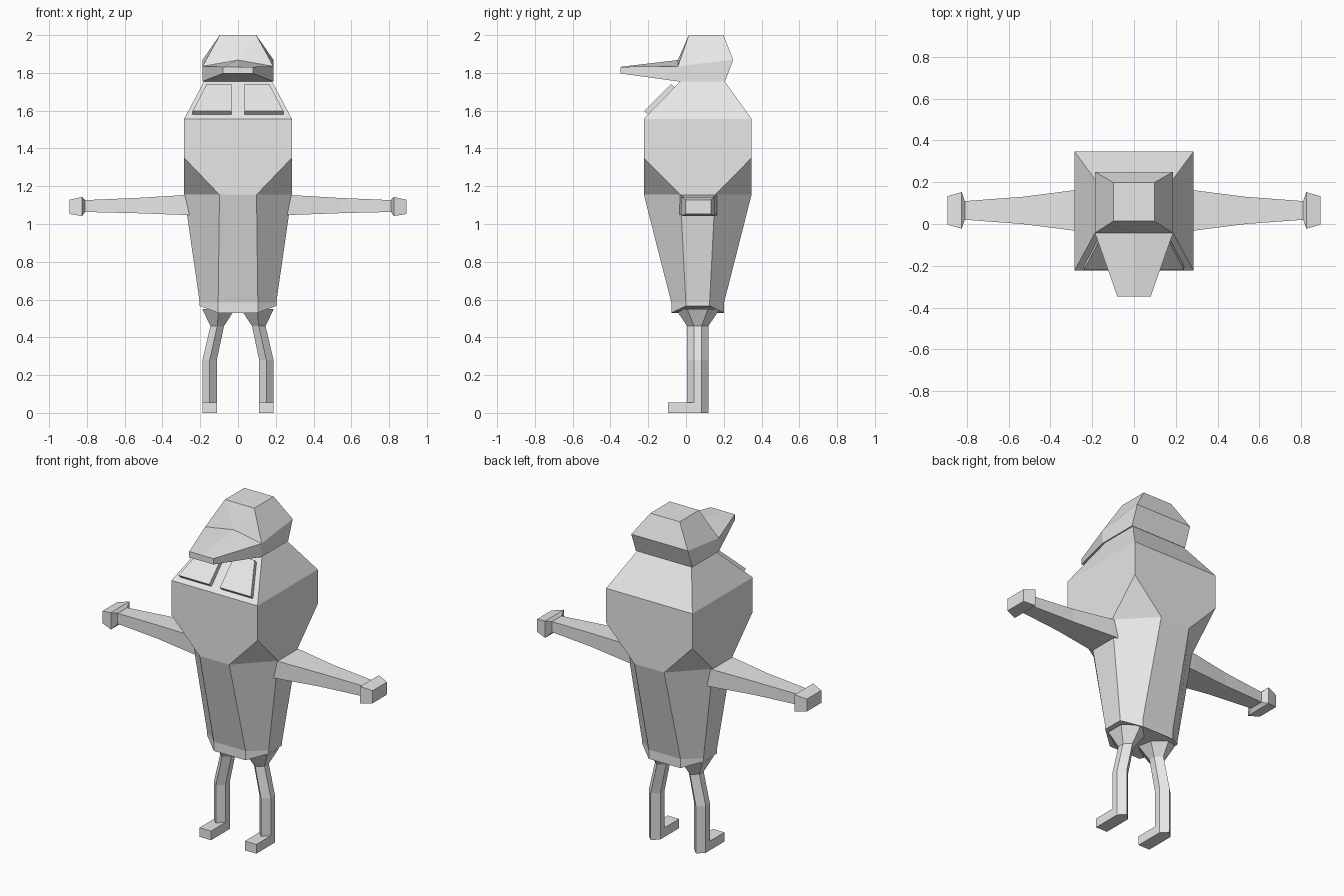
import bpy, bmesh

if "Cube" in bpy.data.objects:
    bpy.data.objects.remove(bpy.data.objects["Cube"])

grey = bpy.data.materials.new("plain_grey")
grey.diffuse_color = (0.8, 0.8, 0.8, 1)
grey.use_nodes = True
grey.node_tree.nodes["Principled BSDF"].inputs["Base Color"].default_value = grey.diffuse_color
CY = 0.062  # depth of the body axis


def make(name, verts, faces, mirror=False):
    bm = bmesh.new()
    vs = [bm.verts.new(v) for v in verts]
    for f in faces:
        bm.faces.new([vs[i] for i in f])
    bmesh.ops.recalc_face_normals(bm, faces=bm.faces)
    me = bpy.data.meshes.new(name)
    bm.to_mesh(me)
    bm.free()
    me.materials.append(grey)
    ob = bpy.data.objects.new(name, me)
    bpy.context.collection.objects.link(ob)
    if mirror:
        ob.modifiers.new("mirror", 'MIRROR').use_bisect_axis[0] = False
    return ob


def loft(name, rings, mirror=False):
    """Skin a list of equal-length rings and cap both ends."""
    n = len(rings[0])
    faces = [[r * n + i, r * n + (i + 1) % n, (r + 1) * n + (i + 1) % n, (r + 1) * n + i]
             for r in range(len(rings) - 1) for i in range(n)]
    last = (len(rings) - 1) * n
    faces += [list(range(n)), list(range(last, last + n))]
    return make(name, [v for r in rings for v in r], faces, mirror)


def square(x, y0, y1, z):
    return [(-x, y0, z), (x, y0, z), (x, y1, z), (-x, y1, z)]


def octagon(A, a, B, b, z_side, z_front):
    pts = [(-a, -B), (a, -B), (A, -b), (A, b), (a, B), (-a, B), (-A, b), (-A, -b)]
    return [(x, y + CY, z_front if abs(y) == B else z_side) for x, y in pts]


# body: square shoulders, clipped corners at the waist, tapered eight-sided skirt
verts = (square(0.18, -0.03, 0.205, 1.755) + square(0.285, -0.223, 0.347, 1.557)
         + square(0.285, -0.223, 0.347, 1.35)
         + octagon(0.285, 0.098, 0.285, 0.092, 1.155, 1.155)
         + octagon(0.203, 0.105, 0.14, 0.063, 0.585, 0.585)
         + octagon(0.203, 0.105, 0.14, 0.063, 0.566, 0.53))
faces = [[0, 1, 2, 3], list(range(28, 36))]
for k in range(4):
    j = (k + 1) % 4
    o, p, q = 12 + 2 * k, 13 + 2 * k, 12 + (2 * k + 2) % 8
    faces += [[k, j, 4 + j, 4 + k], [4 + k, 8 + k, o, p, 8 + j, 4 + j], [8 + j, p, q]]
for r in (12, 20):
    faces += [[r + i, r + (i + 1) % 8, r + 8 + (i + 1) % 8, r + 8 + i] for i in range(8)]
make("body", verts, faces)

# head with a cap-like crown; the front rim rises to a peak in the middle
verts = (square(0.187, -0.043, 0.207, 1.755)
         + [(-0.187, -0.043, 1.835), (0.187, -0.043, 1.835), (0.187, 0.25, 1.87), (-0.187, 0.25, 1.87)]
         + square(0.097, 0.015, 0.198, 2.0) + [(0, -0.043, 1.868)])
make("head", verts, [[0, 1, 2, 3], [8, 9, 10, 11], [0, 1, 5, 12, 4], [1, 2, 6, 5], [2, 3, 7, 6],
                     [3, 0, 4, 7], [5, 6, 10, 9], [6, 7, 11, 10], [7, 4, 8, 11],
                     [4, 12, 8], [12, 9, 8], [12, 5, 9]])

# brim
loft("brim", [
    [(-0.187, -0.043, 1.755), (0.187, -0.043, 1.755), (0.187, -0.043, 1.835),
     (0, -0.043, 1.868), (-0.187, -0.043, 1.835)],
    [(-0.08, -0.347, 1.797), (0.08, -0.347, 1.797), (0.08, -0.347, 1.832),
     (0, -0.347, 1.832), (-0.08, -0.347, 1.832)]])

# chest plates lying on the sloped front
outline = [(0.035, 0.022), (0.24, 0.022), (0.165, 0.165), (0.035, 0.165)]
loft("chest_plate", [[(x, -0.223 + t - d, 1.557 + t + d) for x, t in outline]
                     for d in (-0.005, 0.02)], True)


def box_ring(x, hy, z0, z1):
    return [(x, CY + 0.003 + sy * hy, z) for sy, z in ((-1, z0), (1, z0), (1, z1), (-1, z1))]


# arms and hands
loft("arm", [box_ring(0.25, 0.1, 1.046, 1.155), box_ring(0.285, 0.097, 1.048, 1.153),
             box_ring(0.535, 0.065, 1.057, 1.138), box_ring(0.82, 0.044, 1.064, 1.126)], True)
loft("hand", [box_ring(0.81, 0.044, 1.063, 1.127), box_ring(0.825, 0.088, 1.042, 1.143),
              box_ring(0.893, 0.068, 1.053, 1.128)], True)


def hexagon(cx, hx, hy, hs, z):
    pts = [(0, -hy), (hx, -hs), (hx, hs), (0, hy), (-hx, hs), (-hx, -hs)]
    return [(cx + x, CY + y, z) for x, y in pts]


# legs flare into the hips, feet point forward
loft("leg", [hexagon(0.102, 0.087, 0.118, 0.055, 0.55), hexagon(0.11, 0.036, 0.056, 0.02, 0.46),
             hexagon(0.15, 0.038, 0.058, 0.02, 0.28), hexagon(0.15, 0.038, 0.058, 0.02, 0)], True)
loft("foot", [[(x, y, z) for x, y in ((0.112, -0.095), (0.188, -0.095), (0.188, 0.042), (0.112, 0.042))]
              for z in (0, 0.055)], True)
